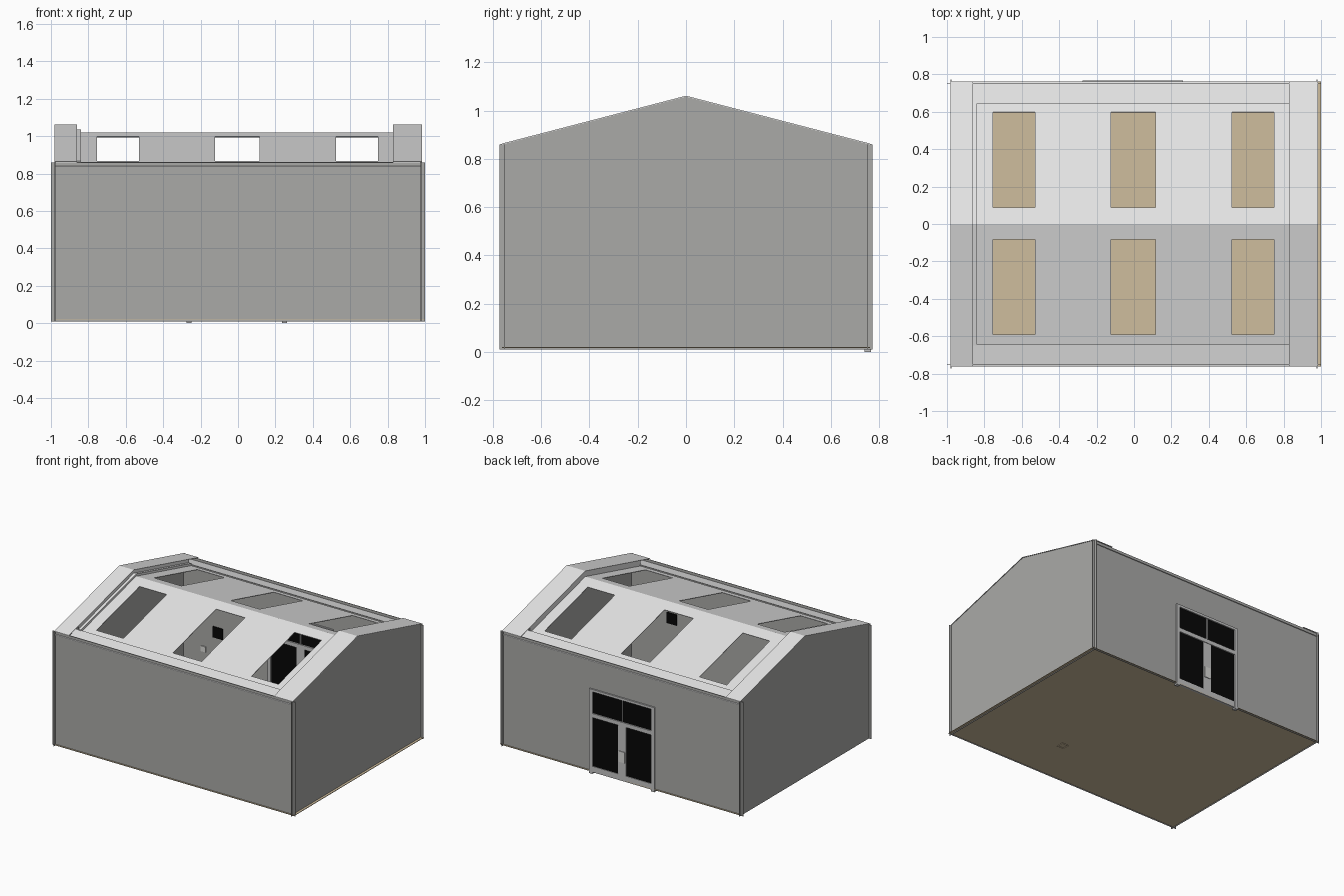
import bpy, bmesh

if "Cube" in bpy.data.objects:
    bpy.data.objects.remove(bpy.data.objects["Cube"])


def mat(name, r, g, b):
    m = bpy.data.materials.new(name)
    m.diffuse_color = (r, g, b, 1)
    m.use_nodes = True
    m.node_tree.nodes["Principled BSDF"].inputs["Base Color"].default_value = m.diffuse_color
    return m


WALL = mat("wall grey", .40, .40, .39)
ROOF = mat("roof white", .81, .81, .81)
FLOOR = mat("floor tan", .62, .51, .34)
FRAME = mat("door frame grey", .55, .55, .55)
GLASS = mat("dark glass", .002, .002, .002)
PLATE = mat("light plate", .70, .70, .68)


def finish(name, bm, m):
    bmesh.ops.recalc_face_normals(bm, faces=bm.faces)
    me = bpy.data.meshes.new(name)
    bm.to_mesh(me)
    bm.free()
    me.materials.append(m)
    ob = bpy.data.objects.new(name, me)
    bpy.context.collection.objects.link(ob)
    return ob


def boxes(name, m, *spans):
    """One object from boxes given as (x0, x1, y0, y1, z0, z1)."""
    bm = bmesh.new()
    for x0, x1, y0, y1, z0, z1 in spans:
        for v in bmesh.ops.create_cube(bm, size=1)["verts"]:
            v.co = (x0 + (v.co.x + .5) * (x1 - x0),
                    y0 + (v.co.y + .5) * (y1 - y0),
                    z0 + (v.co.z + .5) * (z1 - z0))
    return finish(name, bm, m)


def prism(name, m, profile, x0, x1):
    """Extrude a y-z profile along x."""
    bm = bmesh.new()
    f = bm.faces.new([bm.verts.new((x0, y, z)) for y, z in profile])
    ext = bmesh.ops.extrude_face_region(bm, geom=[f])["geom"]
    vs = [e for e in ext if isinstance(e, bmesh.types.BMVert)]
    bmesh.ops.translate(bm, verts=vs, vec=(x1 - x0, 0, 0))
    return finish(name, bm, m)


def gable(w, ridge, z0):
    """Five-sided gable outline of half width w."""
    e = ridge - .26 * w
    return [(-w, z0), (w, z0), (w, e), (0, ridge), (-w, e)]


def band(w, ridge, drop):
    """Sloping roof strip following the gable, drop deep."""
    e = ridge - .26 * w
    return [(-w, e), (0, ridge), (w, e), (w, e - drop), (0, ridge - drop), (-w, e - drop)]


# floor slab, passing slightly beyond the walls, with a hatch ring underneath
boxes("floor", FLOOR, (-.98, .999, -.762, .762, .016, .020))
hx, hy, h, t = .30, -.39, .028, .006
boxes("floor_hatch", FLOOR,
      (hx - h, hx + h, hy - h, hy - h + t, .012, .016),
      (hx - h, hx + h, hy + h - t, hy + h, .012, .016),
      (hx - h, hx - h + t, hy - h, hy + h, .012, .016),
      (hx + h - t, hx + h, hy - h, hy + h, .012, .016))

DX0, DX1, DZ = -.275, .262, .63
W0, W1 = .752, .755

# thin walls that cross each other at the corners
boxes("front_wall", WALL, (-1, 1, -W1, -W0, .01, .86))
boxes("back_wall", WALL, (-1, DX0, W0, W1, .01, .86),
      (DX1, 1, W0, W1, .01, .86), (DX0, DX1, W0, W1, DZ, .86))
for side, s in (("left", -1), ("right", 1)):
    prism(side + "_gable_wall", WALL, gable(.773, 1.061, .01), s * .977, s * .981)

# raised roof borders over the gables, each with an inner riser
for side, x0, x1, riser in (("left", -.981, -.86, -.86), ("right", .83, .985, .834)):
    prism(side + "_roof_border", ROOF, band(.762, 1.062, .004), x0, x1)
    prism(side + "_roof_riser", ROOF, band(.65, 1.06, .045), riser - .004, riser)
prism("left_roof_step", ROOF, band(.65, 1.037, .018), -.86, -.84)

# low sloping strips along the eaves
for side, s in (("front", -1), ("back", 1)):
    prism(side + "_eave_strip", ROOF,
          [(s * .762, .838), (s * .645, .862), (s * .645, .858), (s * .762, .834)],
          -.98, .98)

# recessed roof panel with six skylight openings
xs = [-.85, -.754, -.53, -.123, .115, .525, .748, .84]
ys = [-.65, -.592, -.083, 0, .088, .598, .65]
bm = bmesh.new()
grid = [[bm.verts.new((x, y, 1.02 - .26 * abs(y))) for y in ys] for x in xs]
for i in range(len(xs) - 1):
    for j in range(len(ys) - 1):
        if i % 2 == 1 and j in (1, 4):
            continue
        bm.faces.new((grid[i][j], grid[i + 1][j], grid[i + 1][j + 1], grid[i][j + 1]))
panel = finish("roof_panel", bm, ROOF)
if panel.data.polygons[0].normal.z < 0:
    panel.data.flip_normals()
sol = panel.modifiers.new("thickness", "SOLIDIFY")
sol.thickness = .004
sol.offset = -1

# double door with a transom in the back wall
y0, y1 = .74, .766
boxes("door_frame", FRAME,
      (DX0, DX0 + .026, y0, y1, .0, DZ), (DX1 - .026, DX1, y0, y1, .0, DZ),
      (DX0, DX1, y0, y1, DZ - .018, DZ), (DX0, DX1, y0, y1, .42, .45),
      (-.009, -.003, y0, .760, .45, DZ))
boxes("door_leaves", FRAME,
      (-.04, .028, .745, .762, .011, .42),
      (DX0 + .026, DX1 - .026, .745, .762, .011, .055))
boxes("door_glass", GLASS,
      (DX0 + .02, DX1 - .02, .751, .757, .05, .425),
      (DX0 + .02, DX1 - .02, .751, .757, .445, DZ - .01))
boxes("door_handles", PLATE, (-.03, .018, .762, .767, .15, .23),
      (-.03, .018, .740, .745, .15, .23))

# small fittings on the inside of the walls
boxes("wall_screens", GLASS, (-.73, -.65, .744, .752, .31, .39),
      (.60, .68, -.752, -.744, .43, .51))
boxes("wall_socket", PLATE, (-.83, -.79, .745, .752, .18, .22))
